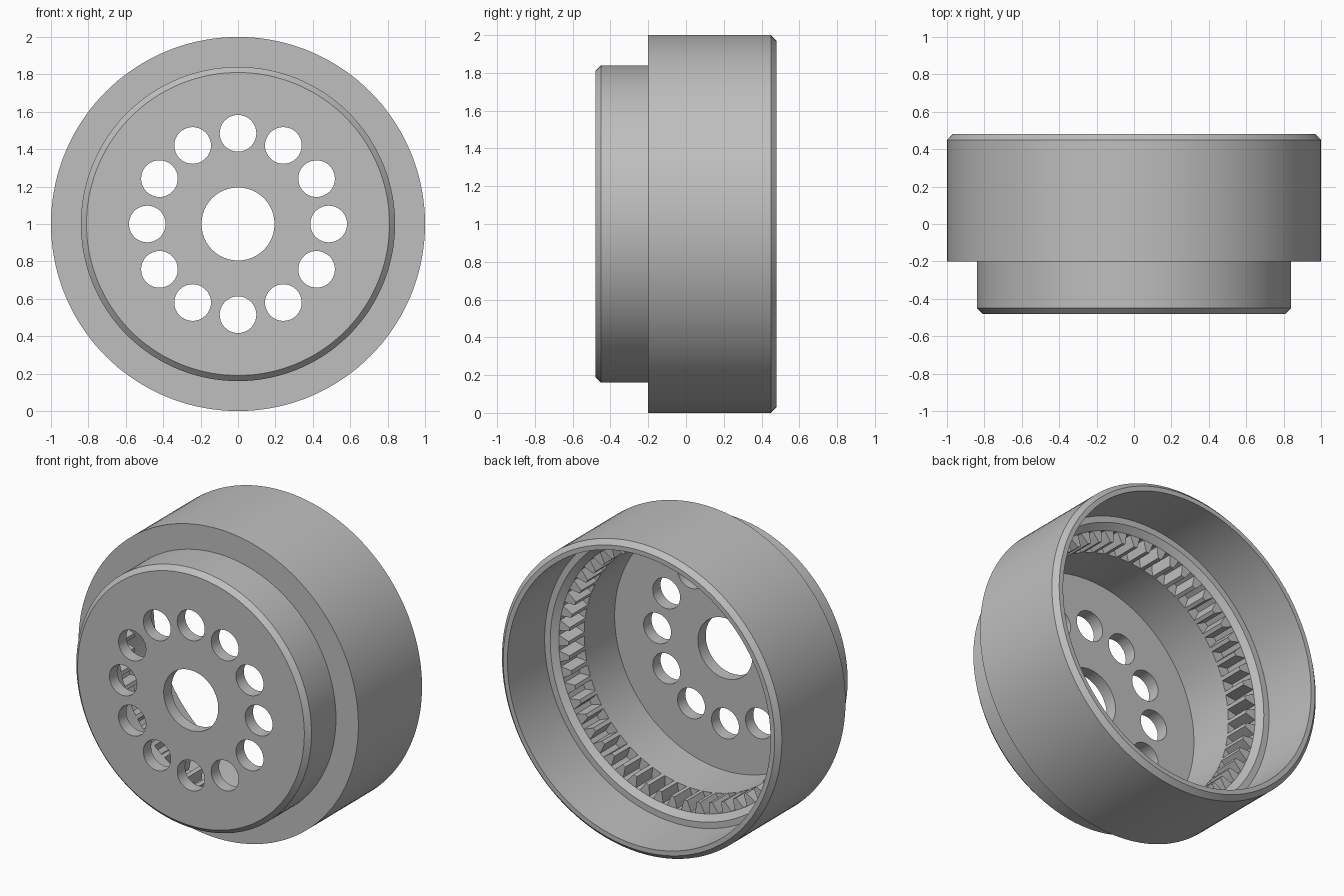
import bpy, bmesh
from math import pi, sin, cos, radians
from mathutils import Matrix, Vector

default = bpy.data.objects.get("Cube")
if default:
    bpy.data.objects.remove(default, do_unlink=True)

grey = bpy.data.materials.new("plain_grey")
grey.use_nodes = True
grey.diffuse_color = (0.52, 0.52, 0.52, 1)
grey.node_tree.nodes["Principled BSDF"].inputs["Base Color"].default_value = grey.diffuse_color

AXIS_Z = 1.0
SEGMENTS = 144
FLOOR_Y, FRONT_Y = -0.40, -0.48
TEETH = 54
ROOT, TIP = 0.86, 0.79
TOOTH_BACK, TOOTH_FRONT = 0.07, -0.09


def finish(name, bm):
    """Turn a bmesh into a named grey object."""
    bmesh.ops.recalc_face_normals(bm, faces=bm.faces)
    mesh = bpy.data.meshes.new(name)
    bm.to_mesh(mesh)
    bm.free()
    mesh.materials.append(grey)
    obj = bpy.data.objects.new(name, mesh)
    bpy.context.collection.objects.link(obj)
    return obj


def select_only(obj):
    bpy.ops.object.select_all(action='DESELECT')
    obj.select_set(True)
    bpy.context.view_layer.objects.active = obj


def ring_point(radius, angle, y):
    return Vector((radius * cos(angle), y, AXIS_Z + radius * sin(angle)))


# Drum body: closed cross-section (radius, y) revolved about the y axis
profile = [
    (0.195, FRONT_Y), (0.81, FRONT_Y), (0.84, -0.45), (0.84, -0.20),
    (1.0, -0.20), (1.0, 0.45), (0.97, 0.48), (0.94, 0.48),
    (0.94, 0.10), (0.90, 0.10), (ROOT, TOOTH_BACK), (ROOT, TOOTH_FRONT),
    (TIP, TOOTH_FRONT), (TIP, FLOOR_Y), (0.195, FLOOR_Y),
]
bm = bmesh.new()
rings = [[bm.verts.new(ring_point(r, 2 * pi * i / SEGMENTS, y)) for r, y in profile]
         for i in range(SEGMENTS)]
for i, ring in enumerate(rings):
    following = rings[(i + 1) % SEGMENTS]
    for j in range(len(profile)):
        k = (j + 1) % len(profile)
        bm.faces.new((ring[j], ring[k], following[k], following[j]))
drum = finish("drum_body", bm)

# Ring of twelve round holes cut through the front plate
bm = bmesh.new()
for i in range(12):
    place = Matrix.Translation(ring_point(0.485, i * pi / 6, FRONT_Y)) @ Matrix.Rotation(pi / 2, 4, 'X')
    bmesh.ops.create_cone(bm, cap_ends=True, segments=40, radius1=0.098, radius2=0.098,
                          depth=0.5, matrix=place)
cutter = finish("hole_cutter", bm)
cutter.hide_render = True
cut = drum.modifiers.new("holes", 'BOOLEAN')
cut.operation = 'DIFFERENCE'
cut.solver = 'EXACT'
cut.object = cutter
select_only(drum)
bpy.ops.object.modifier_apply(modifier=cut.name)
bpy.data.objects.remove(cutter, do_unlink=True)
bpy.ops.object.shade_smooth_by_angle(angle=radians(25))

# Internal gear teeth: tapered prisms pointing towards the axis
bm = bmesh.new()
pitch = 2 * pi / TEETH
section = [(ROOT + 0.008, -0.37), (0.825, -0.25), (TIP, -0.13),
           (TIP, 0.13), (0.825, 0.25), (ROOT + 0.008, 0.37)]
for i in range(TEETH):
    back, front = [[bm.verts.new(ring_point(r, (i + offset) * pitch, y)) for r, offset in section]
                   for y in (TOOTH_BACK, TOOTH_FRONT - 0.002)]
    bm.faces.new(back)
    bm.faces.new(front[::-1])
    for j in range(len(section)):
        k = (j + 1) % len(section)
        bm.faces.new((back[j], front[j], front[k], back[k]))
finish("gear_teeth", bm)
